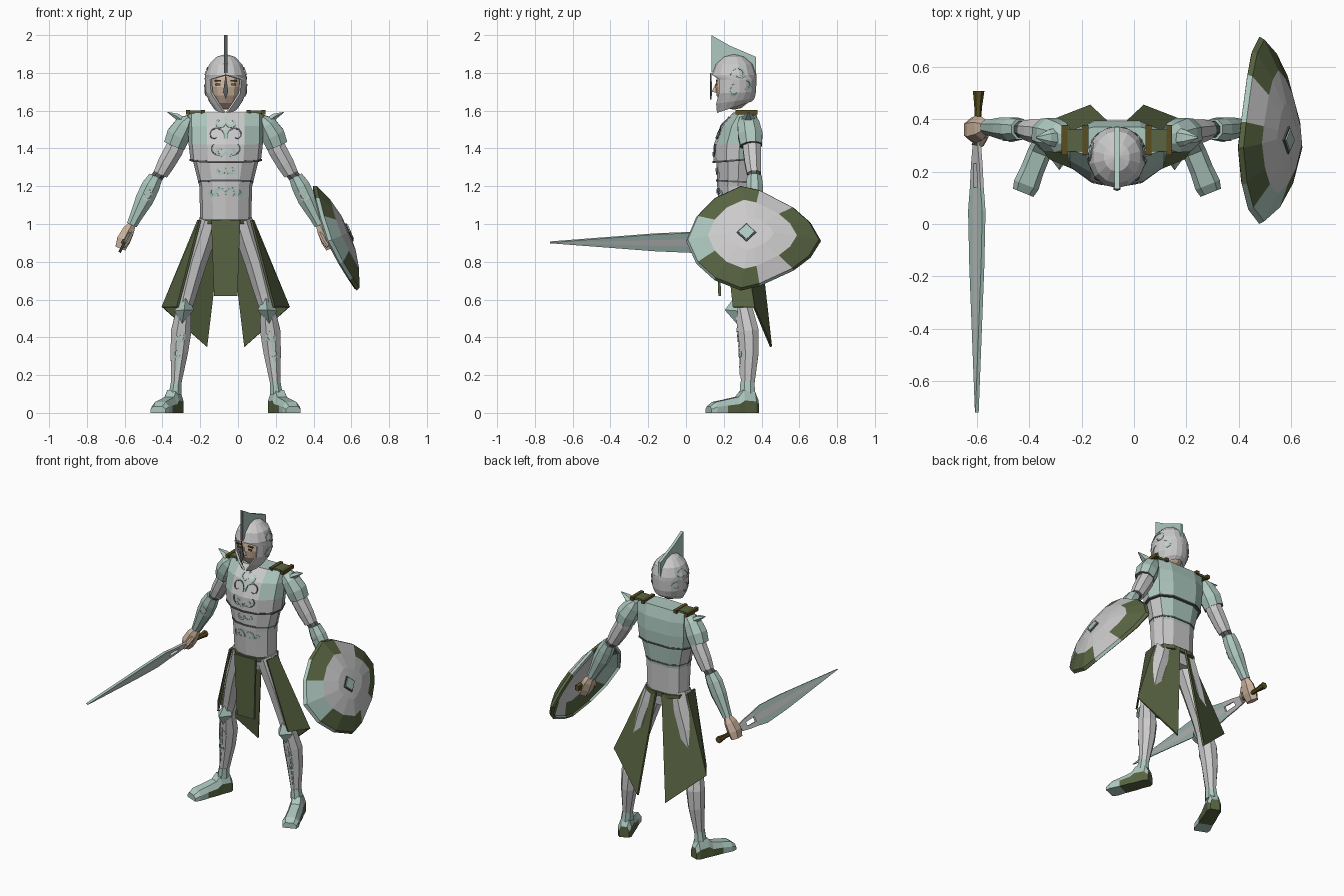
import bpy, bmesh
from math import sin, cos, radians, pi
from mathutils import Vector
from mathutils.bvhtree import BVHTree

if "Cube" in bpy.data.objects:
    bpy.data.objects.remove(bpy.data.objects["Cube"])

CX = -.065  # mirror plane of the body
SIDES = ((-1, "right"), (1, "left"))


def material(name, *rgb):
    m = bpy.data.materials.new(name)
    m.use_nodes = True
    m.diffuse_color = (*rgb, 1)
    m.node_tree.nodes["Principled BSDF"].inputs["Base Color"].default_value = (*rgb, 1)
    return m


STEEL = material("light steel", .6, .59, .59)
SAGE = material("sage metal", .42, .58, .52)
GREEN = material("green cloth", .1, .13, .055)
TRIM = material("dark trim", .1, .11, .11)
OLIVE = material("olive leather", .1, .075, .015)
SKIN = material("skin", .6, .45, .34)


def build(name, verts, faces, mats, rule=None, thick=0, offset=0):
    bm = bmesh.new()
    vs = [bm.verts.new(v) for v in verts]
    for f in faces:
        bm.faces.new([vs[i] for i in f])
    bmesh.ops.remove_doubles(bm, verts=bm.verts, dist=.0001)
    bmesh.ops.recalc_face_normals(bm, faces=bm.faces)
    bm.normal_update()
    for f in bm.faces:
        if rule:
            f.material_index = int(rule(f.calc_center_median(), f.normal))
    me = bpy.data.meshes.new(name)
    bm.to_mesh(me)
    bm.free()
    for m in mats:
        me.materials.append(m)
    ob = bpy.data.objects.new(name, me)
    bpy.context.collection.objects.link(ob)
    if thick:
        mod = ob.modifiers.new("thickness", "SOLIDIFY")
        mod.thickness, mod.offset = thick, offset
    return ob


def loft(name, rings, mats, rule=None, closed=True, cap=True, **kw):
    n = len(rings[0])
    faces = [(r * n + i, r * n + (i + 1) % n, (r + 1) * n + (i + 1) % n, (r + 1) * n + i)
             for r in range(len(rings) - 1) for i in range(n if closed else n - 1)]
    if closed and cap:
        faces += [tuple(range(n)), tuple(range(len(rings) * n - n, len(rings) * n))]
    return build(name, [p for r in rings for p in r], faces, mats, rule, **kw)


def tube(name, path, mats, rule=None, sides=8):
    """Limb through (x, y, z, width radius, depth radius) stations."""
    pts = [Vector(p[:3]) for p in path]
    rings = []
    for i, p in enumerate(path):
        d = (pts[min(i + 1, len(pts) - 1)] - pts[max(i - 1, 0)]).normalized()
        a = d.cross(Vector((1, 0, 0) if abs(d.y) > .9 else (0, 1, 0))).normalized()
        b = a.cross(d)
        angles = [(k + .5) * 2 * pi / sides for k in range(sides)]
        rings.append([pts[i] + a * p[3] * cos(t) + b * p[4] * sin(t) for t in angles])
    return loft(name, rings, mats, rule)


def box(name, c, size, mat):
    rings = [[(c[0] + i * size[0] / 2, c[1] + j * size[1] / 2, c[2] + k * size[2] / 2)
              for i, j in ((-1, -1), (1, -1), (1, 1), (-1, 1))] for k in (-1, 1)]
    return loft(name, rings, [mat])


def spiral(a, b, r0, r1, t0, t1, n=12):
    out = []
    for i in range(n + 1):
        k = i / n
        r, t = r0 + (r1 - r0) * k, radians(t0 + (t1 - t0) * k)
        out.append((a + r * cos(t), b + r * sin(t)))
    return out


def engrave(name, ob, strokes, place, direction, mat, width=.008):
    """Thin ribbons laid on the surface of an object."""
    tree = BVHTree.FromPolygons([v.co for v in ob.data.vertices],
                                [tuple(p.vertices) for p in ob.data.polygons])
    d, verts, faces = Vector(direction), [], []
    for line in strokes:
        last = None
        for i, p in enumerate(line):
            q, r = Vector(line[max(i - 1, 0)]), Vector(line[min(i + 1, len(line) - 1)])
            t = (r - q).normalized() * width / 2 * (.4 + sin(pi * i / (len(line) - 1)))
            hits = [tree.ray_cast(Vector(place(p[0] - k * t.y, p[1] + k * t.x)), d)[0] for k in (-1, 1)]
            if None in hits:
                last = None
                continue
            j = len(verts)
            verts += [h - d * .004 for h in hits]
            if last is not None:
                faces.append((last, last + 1, j + 1, j))
            last = j
    return build(name, verts, faces, [mat], thick=.003)


# Torso: abdomen, chest plate and trim bands
HALF = [(0, 0), (.5, .06), (.9, .28), (1, .55), (.85, .85), (.45, 1)]
LOOP = HALF + [(-u, v) for u, v in HALF[:0:-1]]


def body_ring(z, w, front, back, dip=0, grow=0):
    return [(CX + u * (w + grow), front - grow + v * (back - front + 2 * grow), z - dip * (1 - v))
            for u, v in LOOP]


abdomen = loft("abdomen", [body_ring(.93, .11, .2, .35), body_ring(1.02, .135, .18, .36),
                           body_ring(1.2, .14, .165, .365), body_ring(1.36, .18, .16, .38)],
               [STEEL, SAGE], lambda c, n: c.z > 1.25 and c.y > .33)
chest = loft("chest_plate", [body_ring(1.35, .187, .145, .39, .02), body_ring(1.43, .197, .147, .395, .01),
                             body_ring(1.52, .2, .185, .39), body_ring(1.59, .2, .25, .37)],
             [STEEL, SAGE, TRIM],
             lambda c, n: 2 if n.z < -.8 else n.z > .9 or c.y > .31 or abs(c.x - CX) > .12 and c.z > 1.4)
for name, z, w, front, back, dip in (("chest_trim", 1.343, .187, .145, .39, .02),
                                     ("waist_trim", 1.215, .143, .163, .366, -.01)):
    loft(name, [body_ring(z + h, w, front, back, dip, .004) for h in (0, .01)], [TRIM])
loft("belt", [body_ring(z, .136, .175, .363, 0, .008) for z in (1, 1.025)], [GREEN])

for s, side in SIDES:
    def front(a, b): return (CX + s * a, -1, b)
    ahead = (0, 1, 0)
    engrave(side + "_chest_scrolls", chest,
            [spiral(.055, 1.47, .05, .012, 200, -120), spiral(.045, 1.41, .05, .02, 250, 400)],
            front, ahead, TRIM, .006)
    engrave(side + "_chest_leaves", chest,
            [spiral(.03, 1.54, .03, .01, 180, 430), spiral(.03, 1.385, .028, .01, 190, 480),
             [(.004, 1.57), (.006, 1.48), (.004, 1.36)]], front, ahead, SAGE, .012)
    engrave(side + "_belly_leaves", abdomen,
            [spiral(.035, 1.16, .033, .01, 190, -120), spiral(.03, 1.29, .03, .01, 170, 420),
             spiral(.07, 1.17, .025, .008, 200, 420)], front, ahead, SAGE, .011)

# Helmet with an arched face opening: z, radii, opening angle, rise at the back
HEAD_Y = .255


def helmet_ring(z, rx, ry, a, rise):
    ring = []
    for i in range(15):
        t = radians(a + (360 - 2 * a) * i / 14)
        ring.append((CX + rx * sin(t), HEAD_Y - ry * cos(t), z + rise * (1 - cos(t)) / 2))
    return ring


helmet = loft("helmet", [helmet_ring(*r) for r in (
    (1.9, 0, 0, 0, 0), (1.885, .05, .055, 0, 0), (1.845, .09, .1, 0, 0), (1.79, .11, .118, 0, 0),
    (1.765, .111, .118, 48, 0), (1.69, .108, .116, 46, .01), (1.635, .09, .108, 28, .03),
    (1.588, .065, .092, 8, .06))], [STEEL], closed=False, thick=.012, offset=-1)
face_rings = []
for i in range(9):
    t = pi * i / 8
    r = sin(t)
    face_rings.append([(CX + .092 * r * sin(k * pi / 6), HEAD_Y - .1 * r * cos(k * pi / 6), 1.725 + .12 * cos(t))
                       for k in range(12)])
loft("face", face_rings, [SKIN], cap=False)
build("nose", [(CX, .16, 1.75), (CX - .014, .16, 1.695), (CX + .014, .16, 1.695), (CX, .135, 1.7)],
      [(0, 1, 2), (0, 1, 3), (0, 2, 3), (1, 2, 3)], [SKIN])
build("nose_guard", [(CX, .13, 1.8), (CX - .013, .135, 1.7), (CX, .13, 1.66), (CX + .013, .135, 1.7)],
      [(0, 1, 2, 3)], [TRIM], thick=.008)

crest_line = ((.134, 2), (.23, 1.945), (.37, 1.885), (.372, 1.75), (.33, 1.8), (.25, 1.87), (.17, 1.84), (.134, 1.8))
loft("helmet_crest", [[(CX + k, y, z) for y, z in crest_line] for k in (-.009, .009)], [SAGE, TRIM],
     lambda c, n: n.y < -.9)

for s, side in SIDES:
    def at(x, y, z, *radii): return (CX + s * x, y, z, *radii)

    box(side + "_eye", at(.04, .161, 1.738), (.026, .008, .01), TRIM)
    box(side + "_brow", at(.042, .163, 1.758), (.036, .008, .007), OLIVE)
    engrave(side + "_helmet_scrolls", helmet,
            [spiral(.28, 1.79, .045, .012, 180, -160), spiral(.26, 1.7, .04, .01, 90, 330),
             spiral(.32, 1.73, .03, .01, 90, -150)],
            lambda a, b: (CX + s, a, b), (-s, 0, 0), SAGE, .009)

    # Shoulders and arms
    box(side + "_shoulder_pad", at(.16, .32, 1.593), (.085, .085, .014), GREEN)
    for x in (.12, .2):
        box(side + "_shoulder_strap", at(x, .32, 1.592), (.022, .115, .022), OLIVE)
    tube(side + "_pauldron", [at(.19, .325, 1.565, .02, .045), at(.215, .33, 1.53, .055, .062),
                              at(.25, .34, 1.47, .068, .07), at(.272, .345, 1.415, .062, .062)],
         [SAGE, TRIM], lambda c, n: n.z < -.8)
    tube(side + "_pauldron_spike", [at(.22, .33, 1.54, .025, .04), at(.26, .33, 1.57, .018, .03),
                                    at(.308, .33, 1.592, .002, .004)], [SAGE], sides=6)
    arm = tube(side + "_upper_arm", [at(.245, .345, 1.46, .05, .05), at(.275, .35, 1.39, .053, .052),
                                     at(.315, .355, 1.32, .05, .047), at(.345, .36, 1.265, .042, .04)], [STEEL])
    tube(side + "_elbow", [at(.34, .36, 1.28, .034, .034), at(.385, .362, 1.22, .034, .034)], [TRIM])
    vambrace = tube(side + "_forearm_guard",
                    [at(.37, .362, 1.25, .04, .042), at(.397, .362, 1.2, .052, .048), at(.43, .365, 1.13, .052, .045),
                     at(.475, .368, 1.04, .036, .034), at(.497, .37, .995, .03, .03)], [SAGE])
    engrave(side + "_forearm_scrolls", vambrace, [spiral(.42, 1.15, .035, .01, 100, 400)],
            lambda a, b: (CX + s * a, -1, b), (0, 1, 0), STEEL, .007)
    tube(side + "_hand", [at(.495, .37, 1, .022, .024), at(.515, .365, .965, .036, .045),
                          at(.54, .36, .915, .042, .052), at(.558, .36, .87, .032, .045)], [SKIN], sides=6)
    tube(side + "_thumb", [at(.5, .34, .95, .012, .014), at(.52, .305, .91, .014, .014),
                           at(.54, .3, .88, .01, .01)], [SKIN], sides=6)

    # Legs
    tube(side + "_thigh", [at(.085, .27, 1.02, .06, .08), at(.115, .28, .92, .062, .078), at(.155, .29, .8, .06, .07),
                           at(.2, .305, .63, .05, .058), at(.222, .305, .54, .042, .048)], [STEEL])
    shin = tube(side + "_greave", [at(.222, .305, .55, .042, .05), at(.236, .33, .43, .058, .06),
                                   at(.246, .335, .32, .05, .054), at(.265, .325, .125, .025, .036)],
                [STEEL, TRIM], lambda c, n: n.z < -.9)
    engrave(side + "_greave_scrolls", shin,
            [spiral(.245, .4, .035, .01, 90, 420), spiral(.25, .31, .03, .01, 110, -200),
             [(.24, .45), (.25, .35), (.265, .2)]],
            lambda a, b: (CX + s * a, -1, b), (0, 1, 0), SAGE)
    rim = [at(.21, .27, .63), at(.168, .275, .545), at(.232, .275, .465), at(.272, .275, .54)]
    build(side + "_knee_guard", rim + [at(.22, .205, .545)],
          [(i, (i + 1) % 4, 4) for i in range(4)] + [(0, 1, 2, 3)], [SAGE])
    tube(side + "_ankle_cuff", [at(.262, .325, .165, .03, .04), at(.268, .325, .1, .036, .045)], [SAGE])

    # Boot swept from heel to toe along the turned-out foot
    toe, rings = radians(22), []
    for t, w, h in ((-.055, .03, .07), (-.035, .042, .11), (.03, .042, .12), (.06, .045, .085),
                    (.13, .045, .07), (.19, .05, .058), (.222, .042, .035)):
        rings.append([at(.275 + sin(toe) * t + cos(toe) * u * w, .325 - cos(toe) * t + sin(toe) * u * w, h * v)
                      for u, v in ((-1, 0), (-1, .55), (-.6, 1), (.6, 1), (1, .55), (1, 0))])
    loft(side + "_boot", rings, [SAGE, GREEN], lambda c, n: c.y > .22 and c.z < .055)
    # Long skirt panel folded around the hip
    build(side + "_skirt_panel",
          [at(.135, .2, 1.02), at(.145, .29, 1.02), at(.02, .375, 1.02),
           at(.255, .25, .56), at(.335, .36, .56), at(.1, .45, .35)],
          [(0, 1, 4, 3), (1, 2, 5, 4)], [GREEN], thick=.012)

build("front_skirt_panel", [(CX - .077, .17, 1.02), (CX + .077, .17, 1.02), (CX + .062, .178, .62),
                            (CX - .062, .178, .62)], [(0, 1, 2, 3)], [GREEN], thick=.014)

# Sword: tilted flat blade with a slot near the hilt
ROWS = ((.32, .018), (.23, .035), (.14, .045), (.05, .06), (-.16, .05), (-.72, .002))
grid = [(-.6 + .45 * u * w, y, .903 + .89 * u * w) for y, w in ROWS for u in (-1, -.35, .35, 1)]
cells = [(r * 4 + c, r * 4 + c + 1, r * 4 + c + 5, r * 4 + c + 4)
         for r in range(5) for c in range(3) if (r, c) != (1, 1)]
middle = Vector((.45, 0, .89))
build("sword_blade", grid, cells, [STEEL, SAGE],
      lambda c, n: c.y < .1 and abs((c - Vector((-.6, 0, .903))).dot(middle)) > .012, thick=.014)
tube("sword_grip", [(-.6, .3, .903, .02, .02), (-.597, .33, .903, .014, .014), (-.595, .44, .903, .014, .014),
                    (-.593, .508, .903, .022, .022)], [OLIVE], sides=6)

# Shield: egg-shaped dome, painted by sector
EDGE = [(0, 0), (.055, .135), (.15, .235), (.29, .3), (.39, .275), (.57, .18), (.66, .1), (.715, 0)]
outline = EDGE + [(y, -h) for y, h in EDGE[-2:0:-1]]
UP, OUT, MID = Vector((-.386, 0, .923)), Vector((.923, 0, .386)), Vector((.515, 0, .925))


def shield_point(y, h, bulge):
    return MID + Vector((0, y, 0)) + UP * h + OUT * (bulge - .04 * ((y - .36) / .36) ** 2)


def shield_paint(c, n):
    h = abs((c - MID).dot(UP))
    inner = ((c.y - .34) / .26) ** 2 + (h / .215) ** 2 < 1
    if inner:
        return 0
    return 1 if c.y < .14 or .42 < c.y < .56 else 2


dome = [[shield_point(.34 + (y - .34) * r, h * r, b) for y, h in outline]
        for r, b in ((1, 0), (.97, .018), (.66, .055), (.33, .076), (0, .08))]
loft("shield", dome, [STEEL, SAGE, GREEN], shield_paint, cap=False, thick=.02, offset=-1)
for name, size, lift, mat in (("shield_boss_border", .052, .082, TRIM), ("shield_boss", .042, .087, SAGE)):
    build(name, [shield_point(.32 + a * size, b * size, lift) for a, b in ((-1, 0), (0, 1), (1, 0), (0, -1))],
          [(0, 1, 2, 3)], [mat], thick=.006)
box("shield_handle", (.49, .36, .93), (.03, .16, .03), OLIVE)
